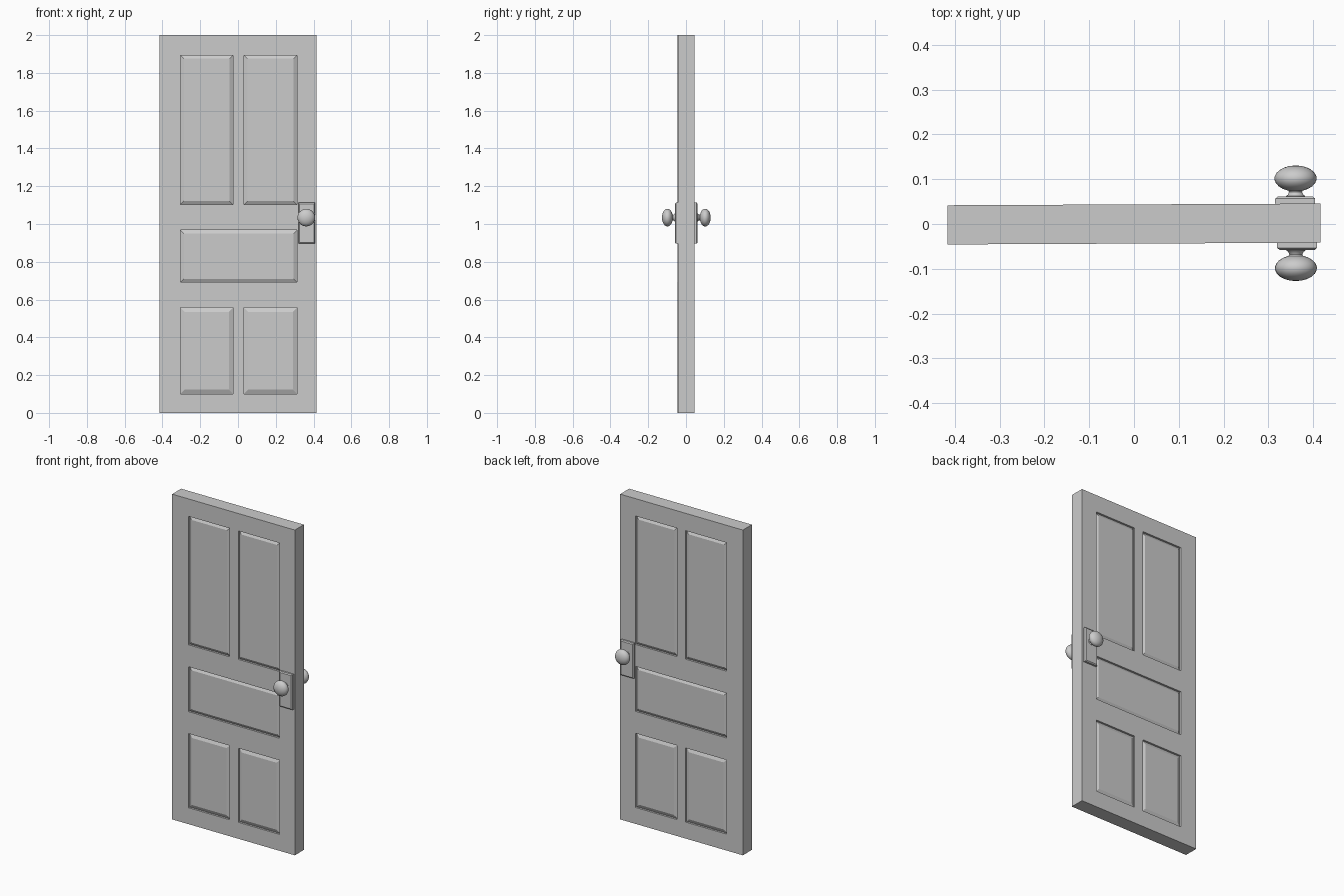
import bpy, bmesh, math

if "Cube" in bpy.data.objects:
    bpy.data.objects.remove(bpy.data.objects["Cube"])

TILT = 0.0046          # the door hangs very slightly turned about z
W, T, H = 0.416, 0.0437, 2.0


def finish(name, bm, smooth=False):
    bmesh.ops.remove_doubles(bm, verts=bm.verts, dist=1e-5)
    bmesh.ops.recalc_face_normals(bm, faces=bm.faces)
    me = bpy.data.meshes.new(name)
    bm.to_mesh(me)
    bm.free()
    ob = bpy.data.objects.new(name, me)
    bpy.context.collection.objects.link(ob)
    ob.rotation_euler.z = TILT
    if smooth:
        bpy.ops.object.select_all(action='DESELECT')
        ob.select_set(True)
        bpy.context.view_layer.objects.active = ob
        bpy.ops.object.shade_smooth_by_angle(angle=math.radians(40))
    return ob


def rect(bm, x0, x1, z0, z1, y):
    return [bm.verts.new((x, y, z)) for x, z in ((x0, z0), (x1, z0), (x1, z1), (x0, z1))]


def bridge(bm, a, b):
    n = len(a)
    for i in range(n):
        j = (i + 1) % n
        bm.faces.new((a[i], a[j], b[j], b[i]))


# Door leaf: grid of stiles and rails with five panels on both faces
xs = [-W, -0.305, -0.027, 0.032, 0.312, W]
zs = [0, 0.101, 0.557, 0.692, 0.968, 1.103, 1.893, H]
panels = [(1, 2, 1, 2, 0.022), (3, 4, 1, 2, 0.022), (1, 4, 3, 4, 0.018),
          (1, 2, 5, 6, 0.018), (3, 4, 5, 6, 0.018)]
GROOVE, SUNK = 0.012, 0.002
bm = bmesh.new()
for s in (-1, 1):
    for i in range(len(xs) - 1):
        for k in range(len(zs) - 1):
            if not any(a <= i < b and c <= k < d for a, b, c, d, _ in panels):
                bm.faces.new(rect(bm, xs[i], xs[i + 1], zs[k], zs[k + 1], s * T))
    for a, b, c, d, m in panels:
        x0, x1, z0, z1 = xs[a], xs[b], zs[c], zs[d]
        rim = rect(bm, x0, x1, z0, z1, s * T)
        low = rect(bm, x0, x1, z0, z1, s * (T - GROOVE))
        top = rect(bm, x0 + m, x1 - m, z0 + m, z1 - m, s * (T - SUNK))
        bridge(bm, rim, low)
        bridge(bm, low, top)
        bm.faces.new(top)
# outer edges of the leaf
bridge(bm, rect(bm, -W, W, 0, H, -T), rect(bm, -W, W, 0, H, T))
finish("door_leaf", bm)

# Lock plates and knobs, front and back
for s, side in ((-1, "front"), (1, "back")):
    bm = bmesh.new()
    cx = 0.364 if s < 0 else 0.360
    p = [rect(bm, cx - 0.0445 + m, cx + 0.0445 - m, 0.896 + m, 1.113 - m, s * y)
         for m, y in ((0, 0.040), (0, 0.055), (0.006, 0.060))]
    bridge(bm, p[0], p[1])
    bridge(bm, p[1], p[2])
    bm.faces.new(p[0])
    bm.faces.new(p[2])
    finish(side + "_lock_plate", bm)

    # lathe profile: flared neck running into a flattened bulb
    prof = [(0.0, 0.058), (0.021, 0.058), (0.021, 0.061), (0.017, 0.064), (0.0145, 0.070)]
    for i in range(11):
        t = math.radians(-70 + 16 * i)
        prof.append((max(0.047 * math.cos(t), 0), 0.1 + 0.029 * math.sin(t)))
    bm = bmesh.new()
    N = 24
    rings = [[bm.verts.new((0.361 + r * math.cos(2 * math.pi * i / N), s * y,
                            1.034 + r * math.sin(2 * math.pi * i / N))) for i in range(N)]
             for r, y in prof]
    for a, b in zip(rings, rings[1:]):
        bridge(bm, a, b)
    finish(side + "_knob", bm, smooth=True)
